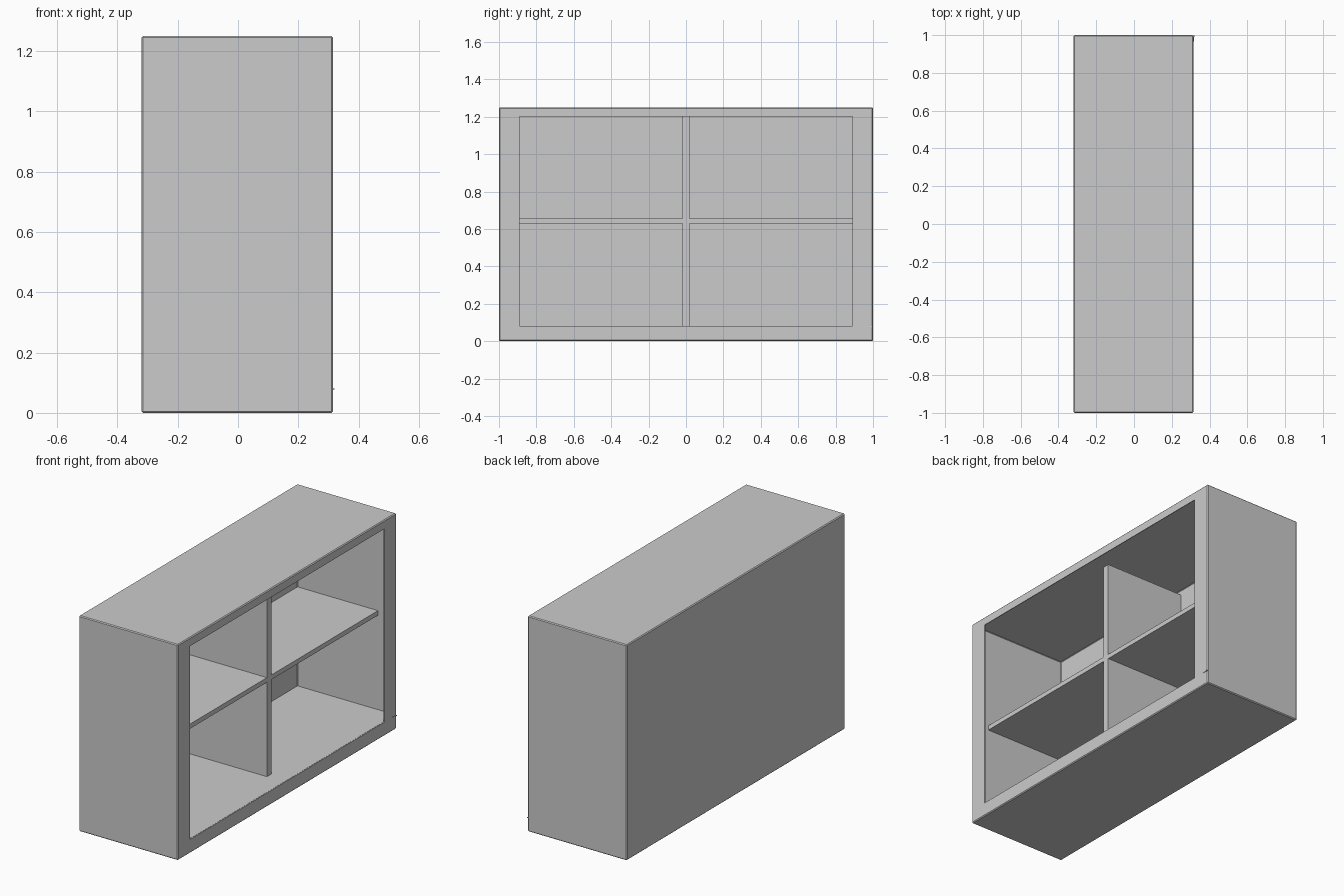
import bpy, bmesh

if "Cube" in bpy.data.objects:
    bpy.data.objects.remove(bpy.data.objects["Cube"])

X0, X1, H = -0.32, 0.315, 1.25      # back, front and height of the case
T = 0.004                           # sheet thickness


def finish(name, bm):
    bmesh.ops.recalc_face_normals(bm, faces=bm.faces[:])
    mesh = bpy.data.meshes.new(name)
    bm.to_mesh(mesh)
    bm.free()
    ob = bpy.data.objects.new(name, mesh)
    bpy.context.collection.objects.link(ob)
    return ob


def box_bmesh(x0, x1, y0, y1, z0, z1):
    bm = bmesh.new()
    bmesh.ops.create_cube(bm, size=1)
    for v in bm.verts:
        v.co = (x0 if v.co.x < 0 else x1,
                y0 if v.co.y < 0 else y1,
                z0 if v.co.z < 0 else z1)
    return bm


# Case: thin-walled shell with a framed opening on the +x side
bm = box_bmesh(X0, X1, -1, 1, 0, H)
outer_edges = bm.edges[:]
front = max(bm.faces, key=lambda f: f.calc_center_median().x)
bmesh.ops.inset_region(bm, faces=[front], thickness=0.05)
for v in front.verts:
    v.co = (X1, 0.89 if v.co.y > 0 else -0.89, 1.2 if v.co.z > H / 2 else 0.08)
bmesh.ops.delete(bm, geom=[front], context='FACES_ONLY')
bmesh.ops.bevel(bm, geom=outer_edges, offset=0.005, segments=1,
                affect='EDGES', profile=0.5)
case = finish("case", bm)
wall = case.modifiers.new("wall", 'SOLIDIFY')
wall.thickness = T
wall.offset = -1

# Raised floor, with its one corner poking slightly past the frame
bm = bmesh.new()
outline = [(X0 + T, -0.998), (X1 - T, -0.998), (X1 - T, 0.92),
           (0.32, 0.998), (X0 + T, 0.998)]
floor = bm.faces.new([bm.verts.new((x, y, 0.077)) for x, y in outline])
top = bmesh.ops.extrude_face_region(bm, geom=[floor])
for v in top["geom"]:
    if isinstance(v, bmesh.types.BMVert):
        v.co.z = 0.081
finish("raised_floor", bm)

# Upright divider and a shelf on each side, set back from the frame
finish("divider", box_bmesh(X0 + T, 0.2, -0.02, 0.02, 0.08, 1.22))
for side, y0, y1 in (("left", -0.998, -0.02), ("right", 0.02, 0.998)):
    finish(side + "_shelf", box_bmesh(X0 + T, 0.2, y0, y1, 0.628, 0.655))
